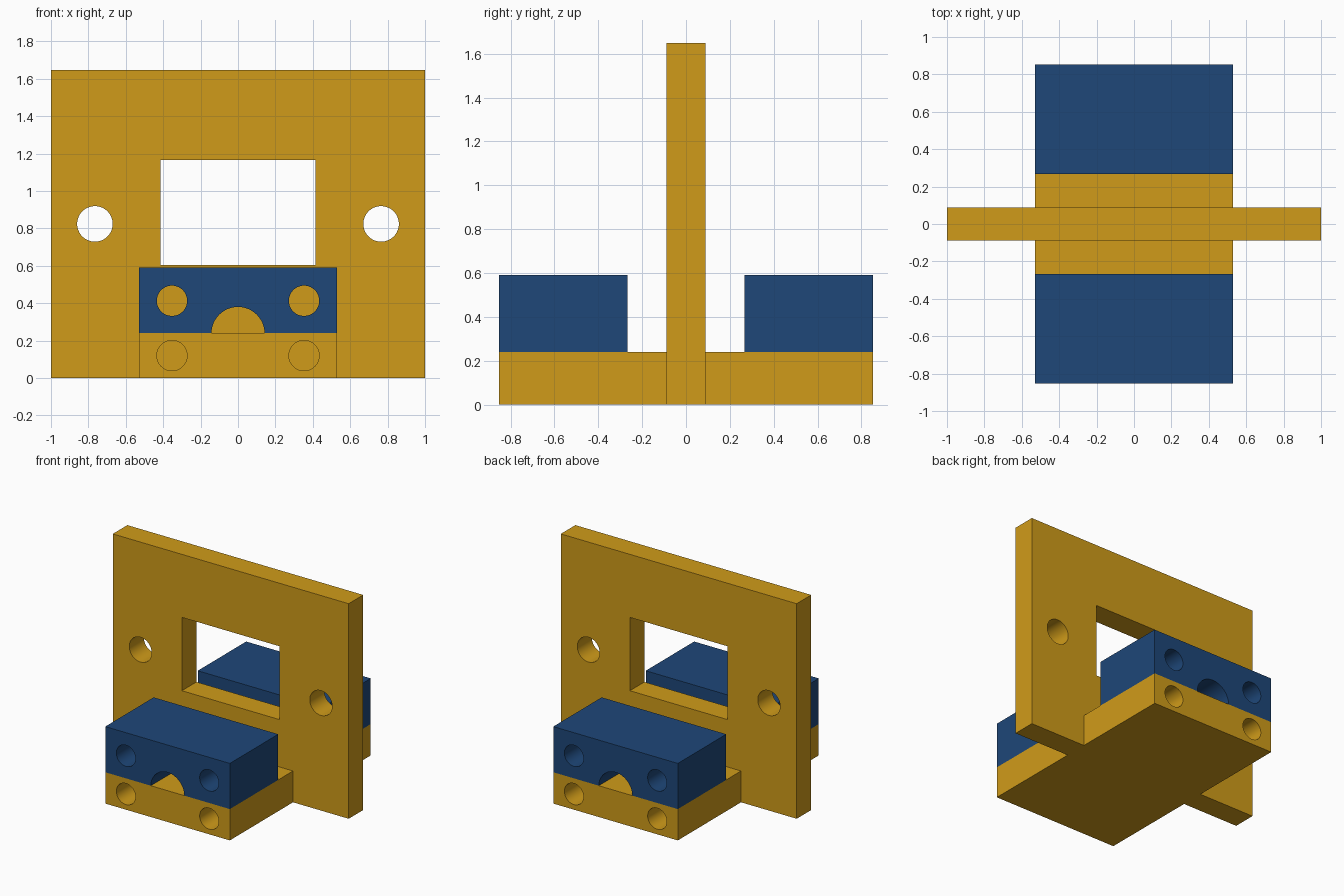
import bpy
from math import radians

if "Cube" in bpy.data.objects:
    bpy.data.objects.remove(bpy.data.objects["Cube"])


def material(name, color):
    m = bpy.data.materials.new(name)
    m.diffuse_color = color
    m.use_nodes = True
    m.node_tree.nodes["Principled BSDF"].inputs["Base Color"].default_value = m.diffuse_color
    return m


GOLD = material("gold", (0.63, 0.33, 0.01, 1))
BLUE = material("blue", (0.013, 0.063, 0.19, 1))


def box(name, x, y, z, mat=None):
    """Box from (min, max) ranges on each axis."""
    bpy.ops.mesh.primitive_cube_add(size=1, location=[(a + b) / 2 for a, b in (x, y, z)])
    o = bpy.context.object
    o.name = name
    o.scale = [b - a for a, b in (x, y, z)]
    bpy.ops.object.transform_apply(location=True, rotation=True, scale=True)
    if mat:
        o.data.materials.append(mat)
    return o


def rod(x, z, r, y0, y1):
    """Cylinder cutter running along y."""
    bpy.ops.mesh.primitive_cylinder_add(vertices=64, radius=r, depth=y1 - y0,
                                        location=(x, (y0 + y1) / 2, z),
                                        rotation=(radians(90), 0, 0))
    return bpy.context.object


def combine(target, tool, op="DIFFERENCE"):
    bpy.context.view_layer.objects.active = target
    mod = target.modifiers.new("bool", "BOOLEAN")
    mod.operation, mod.solver, mod.object = op, "EXACT", tool
    bpy.ops.object.modifier_apply(modifier=mod.name)
    bpy.data.objects.remove(tool, do_unlink=True)


def finish(o):
    bpy.ops.object.select_all(action="DESELECT")
    o.select_set(True)
    bpy.context.view_layer.objects.active = o
    bpy.ops.object.shade_smooth_by_angle(angle=radians(30))


W, END, INNER, PLATE = 0.528, 0.853, 0.267, 0.088
BASE_TOP, CLAMP_TOP = 0.24, 0.59

# Upright plate joined with the base that runs front to back
frame = box("mounting_frame", (-1, 1), (-PLATE, PLATE), (0, 1.648), GOLD)
combine(frame, box("base", (-W, W), (-END, END), (0, BASE_TOP), GOLD), "UNION")

# Window and side bolt holes in the plate
combine(frame, box("window", (-0.414, 0.414), (-0.2, 0.2), (0.603, 1.165)))
for sx in (-1, 1):
    combine(frame, rod(sx * 0.765, 0.824, 0.095, -0.2, 0.2))

for name, s in (("front_clamp", -1), ("back_clamp", 1)):
    # Clamp block with a half-round channel and two bolt holes
    clamp = box(name, (-W, W), sorted((s * INNER, s * END)), (BASE_TOP, CLAMP_TOP), BLUE)
    combine(clamp, rod(0, BASE_TOP - 0.002, 0.142, -1, 1))
    for sx in (-1, 1):
        combine(clamp, rod(sx * 0.353, 0.413, 0.081, -1, 1))
        # Matching blind holes in the base ends
        combine(frame, rod(sx * 0.353, 0.12, 0.081, *sorted((s * INNER, s))))
    finish(clamp)
finish(frame)
